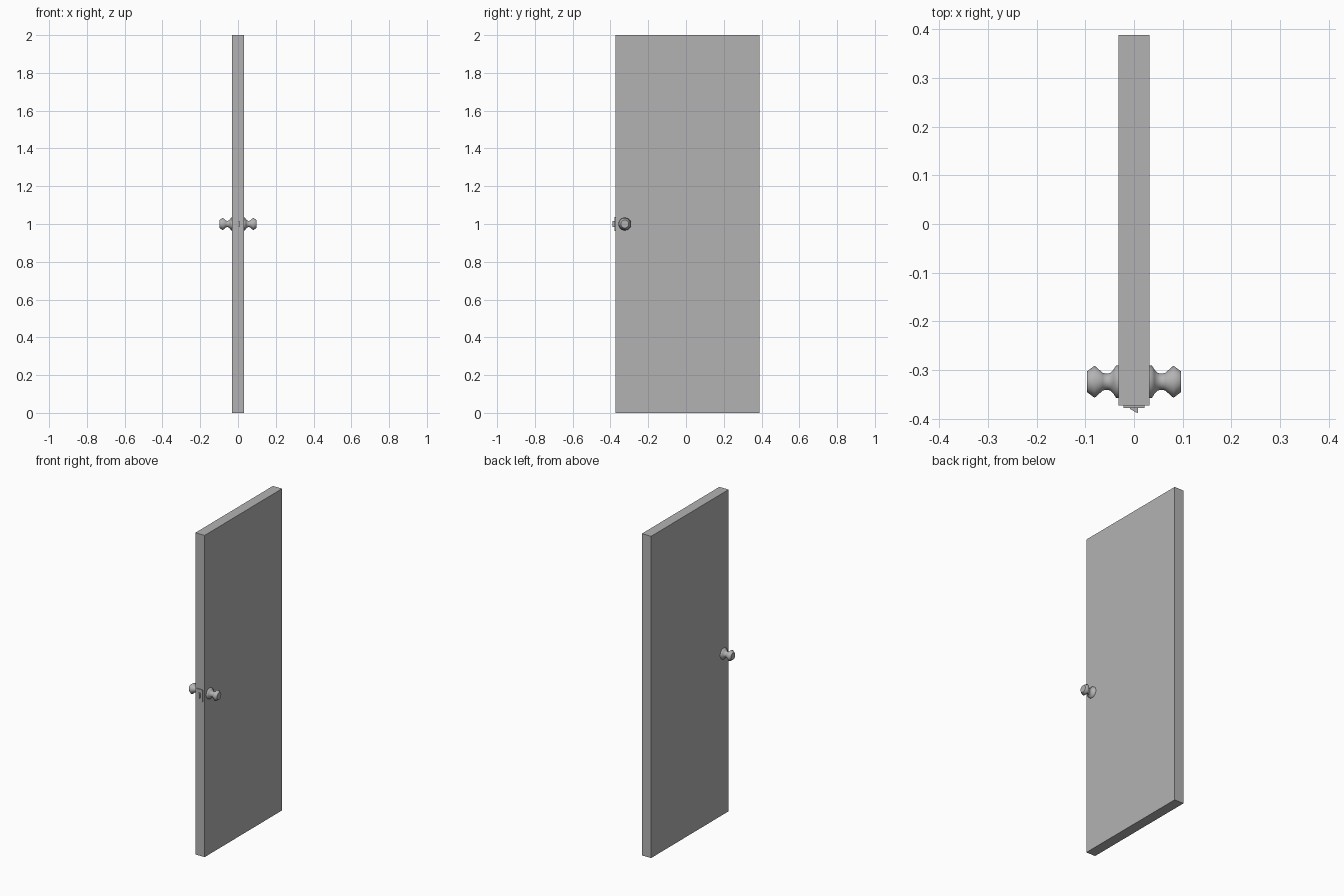
import bpy, bmesh
from math import sin, cos, pi

if "Cube" in bpy.data.objects:
    bpy.data.objects.remove(bpy.data.objects["Cube"])

KNOB_Y, LOCK_Z = -0.324, 1.0

# Shared mid-grey finish
grey = bpy.data.materials.new("grey")
grey.diffuse_color = (0.45, 0.45, 0.45, 1)
grey.use_nodes = True
grey.node_tree.nodes["Principled BSDF"].inputs["Base Color"].default_value = grey.diffuse_color


def finish(name, bm, smooth=False):
    bmesh.ops.recalc_face_normals(bm, faces=bm.faces)
    mesh = bpy.data.meshes.new(name)
    bm.to_mesh(mesh)
    bm.free()
    mesh.materials.append(grey)
    obj = bpy.data.objects.new(name, mesh)
    bpy.context.collection.objects.link(obj)
    if smooth:
        bpy.ops.object.select_all(action='DESELECT')
        bpy.context.view_layer.objects.active = obj
        obj.select_set(True)
        bpy.ops.object.shade_smooth_by_angle(angle=1.5)
    return obj


def box(name, lo, hi):
    bm = bmesh.new()
    bmesh.ops.create_cube(bm, size=1)
    for v in bm.verts:
        v.co = [(a + b) / 2 + c * (b - a) for a, b, c in zip(lo, hi, v.co)]
    return finish(name, bm)


def knob(name, side, sides=32):
    # (distance from door centre, radius)
    profile = [(0.030, 0.034), (0.037, 0.033), (0.042, 0.025), (0.049, 0.018),
               (0.056, 0.0165), (0.064, 0.018), (0.081, 0.033), (0.097, 0.021)]
    bm = bmesh.new()
    rings = [[bm.verts.new((side * x, KNOB_Y + r * cos(2 * pi * i / sides),
                            LOCK_Z + r * sin(2 * pi * i / sides)))
              for i in range(sides)] for x, r in profile]
    for a, b in zip(rings, rings[1:]):
        for i in range(sides):
            j = (i + 1) % sides
            bm.faces.new((a[i], a[j], b[j], b[i]))
    # Flat caps keep a crisp rim
    for ring in (rings[0], rings[-1]):
        for e in bm.faces.new(ring).edges:
            e.smooth = False
    return finish(name, bm, True)


# Door slab
box("door_panel", (-0.0315, -0.373, 0), (0.0315, 0.388, 2))

# Knob on each face
knob("right_knob", 1)
knob("left_knob", -1)

# Latch plate on the door edge
box("latch_plate", (-0.022, -0.378, LOCK_Z - 0.037), (0.022, -0.372, LOCK_Z + 0.037))

# Latch bolt with a slanted nose
bm = bmesh.new()
outline = [(-0.008, -0.375), (0.008, -0.375), (0.008, -0.388), (0.004, -0.387), (-0.008, -0.380)]
face = bm.faces.new([bm.verts.new((x, y, LOCK_Z - 0.015)) for x, y in outline])
ext = bmesh.ops.extrude_face_region(bm, geom=[face])
bmesh.ops.translate(bm, vec=(0, 0, 0.03),
                    verts=[g for g in ext["geom"] if isinstance(g, bmesh.types.BMVert)])
finish("latch_bolt", bm)
